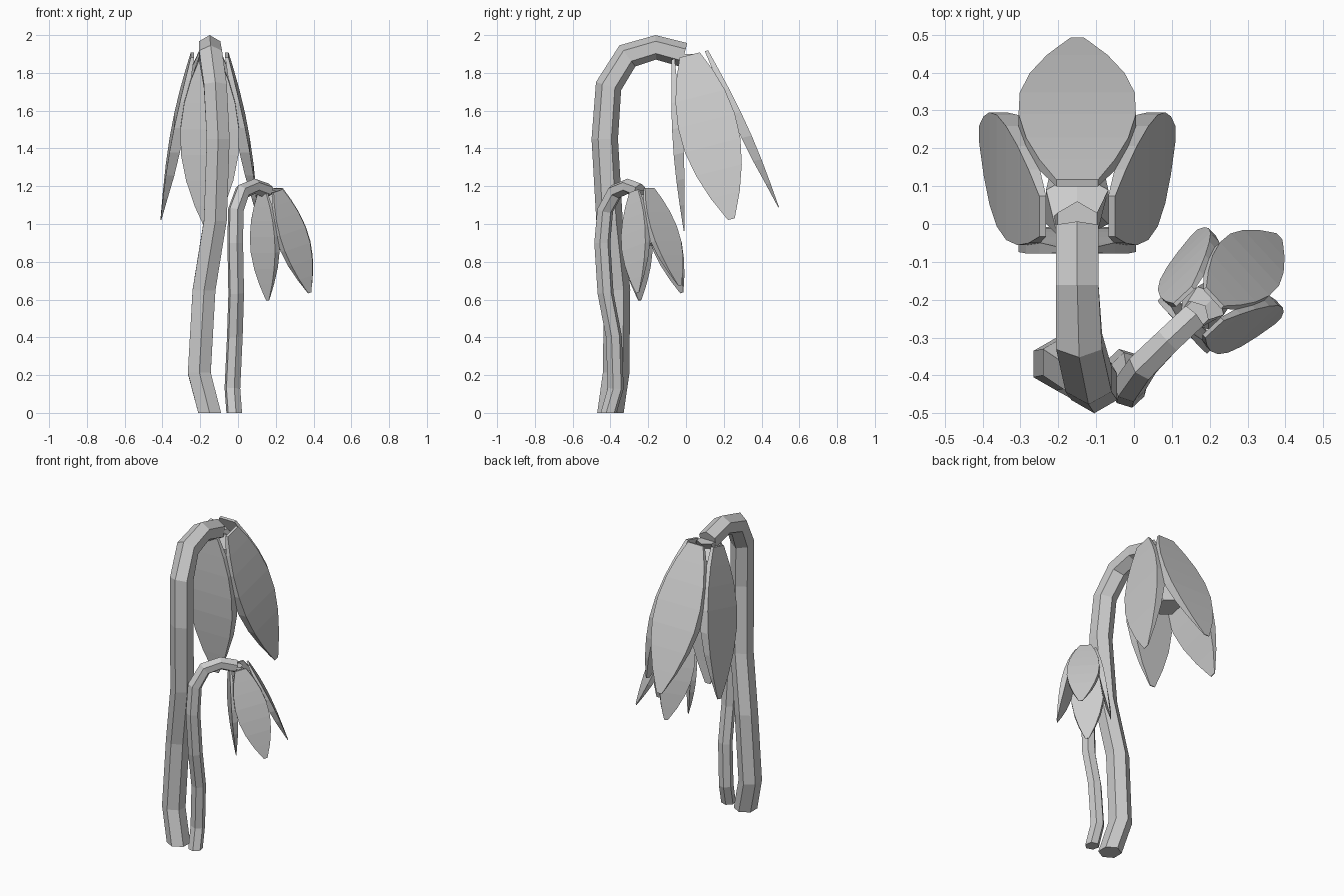
import bpy, bmesh, math
from mathutils import Vector, Matrix

cube = bpy.data.objects.get("Cube")
if cube:
    bpy.data.objects.remove(cube)

grey = bpy.data.materials.new("light grey")
grey.use_nodes = True
COLOUR = (0.6, 0.6, 0.6, 1)
grey.diffuse_color = COLOUR
grey.node_tree.nodes["Principled BSDF"].inputs["Base Color"].default_value = COLOUR


def loft(name, rings, matrix):
    """Skin a list of equal-sized closed rings and cap both ends."""
    bm = bmesh.new()
    rows = [[bm.verts.new(matrix @ p) for p in ring] for ring in rings]
    n = len(rows[0])
    for a, b in zip(rows, rows[1:]):
        for i in range(n):
            j = (i + 1) % n
            bm.faces.new((a[i], a[j], b[j], b[i]))
    bm.faces.new(rows[0][::-1])
    bm.faces.new(rows[-1])
    bmesh.ops.recalc_face_normals(bm, faces=bm.faces)
    mesh = bpy.data.meshes.new(name)
    bm.to_mesh(mesh)
    bm.free()
    mesh.materials.append(grey)
    bpy.context.collection.objects.link(bpy.data.objects.new(name, mesh))


def hex_tube(name, path, matrix):
    """Six-sided tube along (x, y, z, radius) points, bending in the y-z plane."""
    pts = [Vector(p[:3]) for p in path]
    side = Vector((1, 0, 0))
    rings = []
    for k, c in enumerate(pts):
        before = (c - pts[k - 1]).normalized() if k else Vector((0, 0, 1))
        after = (pts[k + 1] - c).normalized() if k + 1 < len(pts) else before
        tangent = before + after if k else before
        tangent.x = 0
        up = side.cross(tangent.normalized())
        rings.append([c + path[k][3] * (math.sin(a) * side + math.cos(a) * up)
                      for a in (i * math.pi / 3 for i in range(6))])
    loft(name, rings, matrix)


# Stem path, relative to its foot
STEM = [(0, 0, 0, .07), (-.055, .03, .21, .07), (-.03, .035, .65, .07),
        (.03, -.005, 1.02, .07), (.045, -.03, 1.45, .07), (.03, -.01, 1.73, .07),
        (.005, .09, 1.89, .07), (0, .24, 1.935, .065), (0, .39, 1.895, .065)]
# Core hanging inside the petals
CORE = [(0, .40, 1.90, .06), (0, .445, 1.80, .095), (0, .53, 1.44, .075)]
# Petal stations: position along length, half width, thickness
PETAL = [(0, .055, .018), (.12, .10, .03), (.25, .135, .045), (.4, .155, .055),
         (.55, .152, .055), (.7, .125, .045), (.85, .08, .025), (.96, .035, .01),
         (1, .018, .004)]
LENGTH, TOP_RADIUS, TIP_RADIUS = .897, .10, .26
HEAD = Matrix.Translation((0, .42, 1.895)) @ Matrix.Rotation(math.radians(14.2), 4, 'X')


def petal(name, matrix):
    rings = []
    for t, w, thick in PETAL:
        r = TOP_RADIUS + (TIP_RADIUS - TOP_RADIUS) * t + .025 * math.sin(math.pi * t)
        z = -LENGTH * t
        rings.append([Vector((-w, r, z)), Vector((w, r, z)),
                      Vector((w, r - thick, z)), Vector((-w, r - thick, z))])
    loft(name, rings, matrix)


def flower(prefix, matrix):
    hex_tube(prefix + "_stem", STEM, matrix)
    hex_tube(prefix + "_core", CORE, matrix)
    for i, label in enumerate(("back", "right", "front", "left")):
        petal(f"{prefix}_{label}_petal",
              matrix @ HEAD @ Matrix.Rotation(i * math.pi / 2, 4, 'Z'))


# Tall flower, and a smaller turned copy beside it
flower("tall", Matrix.Translation((-.15, -.40, 0)))
flower("short", Matrix.Translation((-.02, -.41, 0))
       @ Matrix.Rotation(math.radians(-47), 4, 'Z') @ Matrix.Scale(.62, 4))
